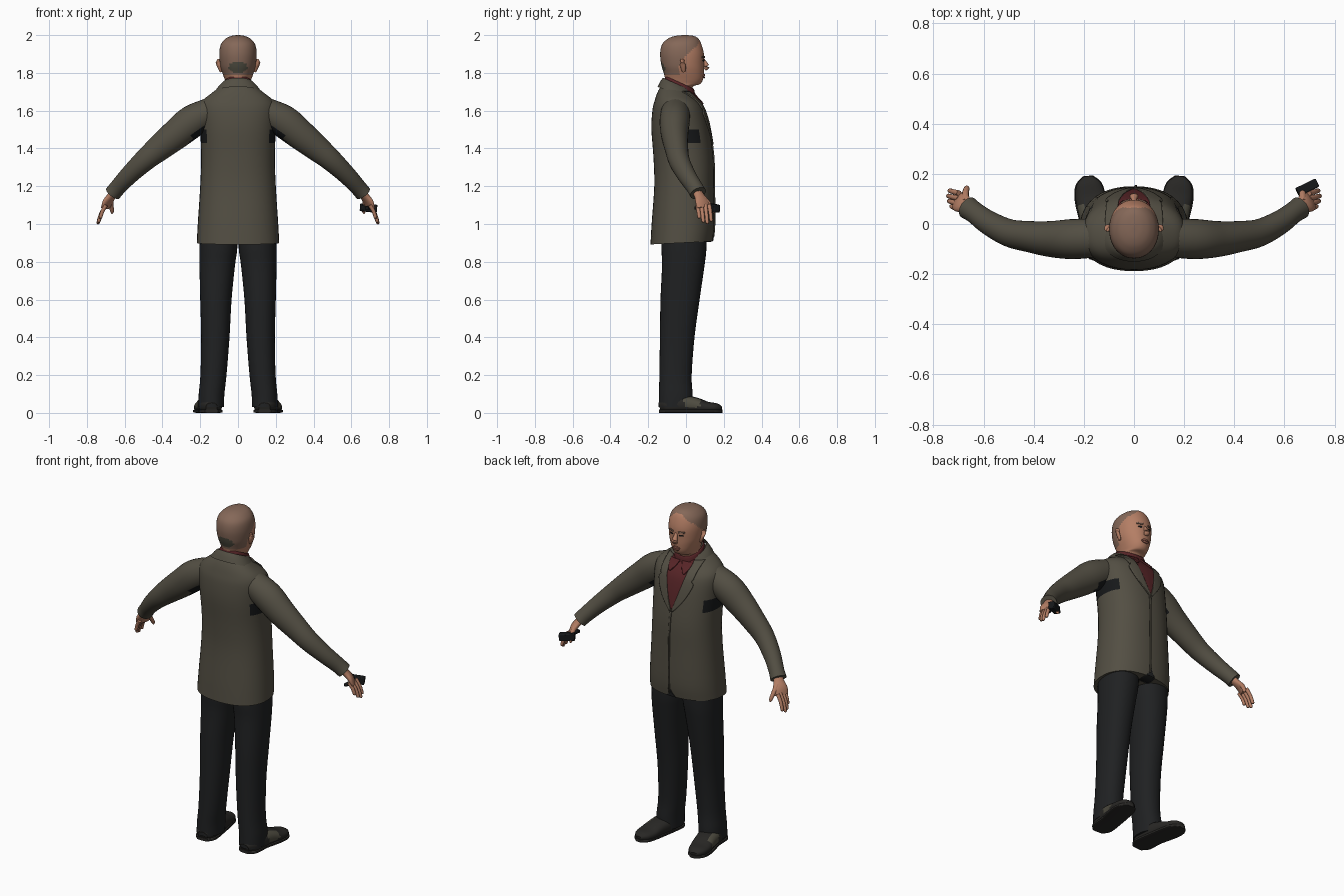
import bpy, bmesh, math
from mathutils import Vector
from mathutils.bvhtree import BVHTree

if "Cube" in bpy.data.objects:
    bpy.data.objects.remove(bpy.data.objects["Cube"])

PARTS = []


def material(name, r, g, b):
    m = bpy.data.materials.new(name)
    m.use_nodes = True
    m.diffuse_color = (r, g, b, 1)
    shader = m.node_tree.nodes["Principled BSDF"]
    shader.inputs["Base Color"].default_value = (r, g, b, 1)
    shader.inputs["Roughness"].default_value = 0.8
    return m


SKIN = material("skin", .46, .21, .13)
HAIR = material("cropped hair", .235, .138, .098)
JACKET = material("olive grey wool", .086, .077, .056)
TROUSERS = material("charcoal cloth", .014, .015, .016)
SHIRT = material("maroon shirt", .095, .018, .02)
SHOE = material("dark leather", .021, .02, .018)
SOCK = material("olive sock", .075, .07, .05)
BLACK = material("black", .008, .009, .01)
LIP = material("lip", .32, .12, .085)


def build(name, verts, faces, mats, rule=None):
    """Make an object; rule(centre, normal) picks the material index."""
    mesh = bpy.data.meshes.new(name)
    mesh.from_pydata(verts, [], faces)
    bm = bmesh.new()
    bm.from_mesh(mesh)
    bmesh.ops.recalc_face_normals(bm, faces=bm.faces)
    bm.to_mesh(mesh)
    bm.free()
    for m in mats:
        mesh.materials.append(m)
    if rule:
        for p in mesh.polygons:
            p.material_index = int(rule(p.center, p.normal))
    obj = bpy.data.objects.new(name, mesh)
    bpy.context.collection.objects.link(obj)
    PARTS.append(obj)
    return obj


def flow(rows, k):
    """Insert smooth in-between rows."""
    out = []
    for i in range(len(rows) - 1):
        a, b, c, d = (rows[max(i - 1, 0)], rows[i], rows[i + 1], rows[min(i + 2, len(rows) - 1)])
        for j in range(k):
            t = j / k
            out.append([q + .5 * t * (r - p + t * (2 * p - 5 * q + 4 * r - s + t * (3 * (q - r) + s - p)))
                        for p, q, r, s in zip(a, b, c, d)])
    return out + [list(rows[-1])]


def skin_rings(name, rings, mats, rule=None, caps=True):
    n = len(rings[0])
    faces = [(i * n + j, i * n + (j + 1) % n, (i + 1) * n + (j + 1) % n, (i + 1) * n + j)
             for i in range(len(rings) - 1) for j in range(n)]
    if caps:
        faces += [tuple(range(n)), tuple(range((len(rings) - 1) * n, len(rings) * n))]
    return build(name, [v for r in rings for v in r], faces, mats, rule)


def oval(n, p):
    for i in range(n):
        c, s = math.cos(math.tau * i / n), math.sin(math.tau * i / n)
        yield math.copysign(abs(c) ** (2 / p), c), math.copysign(abs(s) ** (2 / p), s)


def stack(name, rows, mats, rule=None, n=40, p=2.2, k=4, caps=True):
    """Loft level sections: z, centre x, half width, back y, front y, forward tilt."""
    rings = [[(cx + rx * c, (y0 + y1) / 2 + (y1 - y0) / 2 * s, z - tilt * (y1 - y0) / 2 * s) for c, s in oval(n, p)]
             for z, cx, rx, y0, y1, tilt in flow(rows, k)]
    return skin_rings(name, rings, mats, rule, caps)


def tube(name, rows, mats, rule=None, n=20, p=2, k=4, floor=0):
    """Loft along a path: x, y, z, side radius, upright radius."""
    rows = flow(rows, k)
    pts = [Vector(r[:3]) for r in rows]
    rings = []
    for i, r in enumerate(rows):
        t = (pts[min(i + 1, len(pts) - 1)] - pts[max(i - 1, 0)]).normalized()
        u = t.cross(Vector((0, 0, 1))).normalized()
        v = u.cross(t)
        ring = [pts[i] + u * c * r[3] + v * s * r[4] for c, s in oval(n, p)]
        rings.append([(q.x, q.y, max(q.z, floor)) for q in ring])
    return skin_rings(name, rings, mats, rule)


def drape(name, target, rows, mat, lift=.003, thick=.006, cols=10):
    """Lay a thin plate on the +y side of target; rows are z, x start, x end."""
    mesh = target.data
    tree = BVHTree.FromPolygons([v.co for v in mesh.vertices], [p.vertices for p in mesh.polygons])
    verts, y = [], .1
    rows = flow(rows, 5)
    for z, a, b in rows:
        for j in range(cols + 1):
            x = a + (b - a) * j / cols
            hit = tree.ray_cast(Vector((x, 1, z)), Vector((0, -1, 0)))[0]
            y = hit.y if hit else y
            verts.append((x, y + lift, z))
    w = cols + 1
    faces = [(i * w + j, i * w + j + 1, (i + 1) * w + j + 1, (i + 1) * w + j)
             for i in range(len(rows) - 1) for j in range(cols)]
    obj = build(name, verts, faces, [mat])
    mod = obj.modifiers.new("thickness", "SOLIDIFY")
    mod.thickness, mod.offset = thick, 0
    return obj


def flip(rows, s):
    return [(r[0] * s, *r[1:]) for r in rows]


def sides(rows, s):
    return [(z, a * s, b * s) for z, a, b in rows]


# Jacket body, with dark underarm panels
jacket = stack("jacket_body", [
    (.9, 0, .218, -.188, .14, -.05), (1, 0, .213, -.182, .15, 0), (1.2, 0, .2, -.168, .148, 0),
    (1.35, 0, .195, -.172, .145, 0), (1.5, 0, .2, -.183, .125, 0), (1.6, 0, .205, -.178, .1, 0),
    (1.65, 0, .19, -.165, .075, .05), (1.69, 0, .14, -.145, .05, .2), (1.73, 0, .08, -.11, .025, .4)],
    [JACKET, BLACK], lambda c, n: abs(c.x) > .17 and 1.41 < c.z < 1.5, p=2.3)
drape("shirt_front", jacket, [(1.43, -.004, .004), (1.53, -.04, .04), (1.62, -.065, .065), (1.7, -.07, .07)],
      SHIRT, .002)
drape("jacket_front_edge", jacket, [(.93, .004, .012), (1.2, .004, .012), (1.43, -.002, .008)], JACKET, .003, .006, 2)
drape("hem_opening", jacket, [(.905, -.035, .035), (.925, -.015, .015), (.95, -.001, .001)], TROUSERS, .002, .004)
stack("jacket_collar", [(1.69, 0, .128, -.15, .055, .35), (1.72, 0, .105, -.135, .04, .42),
                        (1.74, 0, .084, -.122, .03, .45)], [JACKET], caps=False)
stack("shirt_collar", [(1.7, 0, .085, -.118, .05, .45), (1.74, 0, .078, -.112, .045, .45),
                       (1.75, 0, .071, -.107, .04, .45)], [SHIRT], caps=False)

# Head with cropped hair and a worn patch at the back


def hair_rule(c, n):
    if c.y < 0 and (c.x / .05) ** 2 + ((c.z - 1.83) / .03) ** 2 < 1:
        return 2
    edge = -.035 + .1 * max(0, min(1, (c.z - 1.86) / .09))
    return c.z > 1.785 and c.y < edge


head = stack("head", [
    (1.67, 0, .07, -.105, .03, 0), (1.725, 0, .068, -.105, .035, 0), (1.74, 0, .062, -.107, .073, 0),
    (1.765, 0, .07, -.11, .09, 0), (1.8, 0, .083, -.118, .095, 0), (1.84, 0, .094, -.13, .096, 0),
    (1.9, 0, .099, -.137, .095, 0), (1.95, 0, .091, -.127, .082, 0), (1.98, 0, .067, -.097, .066, 0),
    (1.995, 0, .037, -.06, .043, 0), (2, 0, .006, -.015, .005, 0)],
    [SKIN, HAIR, SOCK], hair_rule, n=64, p=2.1, k=6)
tube("nose", [(0, .088, 1.878, .008, .006), (0, .1, 1.855, .011, .01), (0, .11, 1.832, .018, .014),
              (0, .1, 1.818, .013, .008)], [SKIN])
drape("upper_lip", head, [(1.784, -.024, .024), (1.79, -.019, .019), (1.795, -.008, .008)], LIP, .003, .008)
drape("lower_lip", head, [(1.772, -.012, .012), (1.777, -.019, .019), (1.782, -.023, .023)], LIP, .003, .008)
for s, side in ((1, "left"), (-1, "right")):
    drape(side + "_eye", head, sides([(1.861, .027, .037), (1.865, .021, .044), (1.87, .026, .038)], s), BLACK, .002, .003)
    drape(side + "_brow", head, sides([(1.88, .016, .052), (1.888, .016, .05)], s), HAIR, .002, .007)
    tube(side + "_ear", flip([(.09, -.012, 1.805, .008, .006), (.096, -.014, 1.825, .014, .009),
                              (.101, -.018, 1.85, .018, .01), (.1, -.02, 1.873, .012, .006)], s), [SKIN])

    # Lapels and shirt collar points
    drape(side + "_lapel", jacket, sides([
        (1.42, 0, .012), (1.5, .028, .075), (1.58, .05, .112), (1.605, .056, .1), (1.62, .06, .108),
        (1.7, .07, .115)], s), JACKET, .005, .008)
    drape(side + "_collar_point", jacket, sides([(1.635, .042, .05), (1.66, .022, .066), (1.69, .008, .072)], s),
          SHIRT, .01, .008)

    # Sleeves
    tube(side + "_sleeve", flip([
        (.13, -.055, 1.605, .075, .07), (.24, -.06, 1.545, .08, .086), (.33, -.06, 1.473, .072, .08),
        (.42, -.05, 1.4, .062, .069), (.5, -.035, 1.332, .055, .058), (.58, .005, 1.255, .048, .049),
        (.635, .045, 1.195, .043, .044), (.662, .064, 1.163, .046, .043)], s),
        [JACKET, BLACK], lambda c, n: abs(c.x) < .25 and n.z < -.5, n=28)

    # Hands
    tube(side + "_palm", flip([(.645, .052, 1.18, .028, .025), (.668, .07, 1.15, .03, .02),
                               (.688, .085, 1.12, .042, .018), (.702, .094, 1.085, .04, .013)], s), [SKIN])
    for i, (finger, reach) in enumerate((("little", .065), ("ring", .085), ("middle", .092), ("index", .08))):
        y = .06 + .021 * i
        tube(f"{side}_{finger}_finger", flip([
            (.698, y, 1.1, .011, .011), (.698 + reach * .3, y + .006, 1.1 - reach * .5, .01, .01),
            (.698 + reach * .46, y + .01, 1.1 - reach, .009, .009),
            (.698 + reach * .48, y + .01, 1.094 - reach, .004, .004)], s), [SKIN], n=12)
    tube(side + "_thumb", flip([(.672, .09, 1.14, .015, .014), (.672, .123, 1.105, .013, .012),
                                (.667, .143, 1.07, .011, .01), (.666, .148, 1.055, .004, .004)], s), [SKIN], n=12)

    # Trouser legs
    tube_rows = [(.03, .142, .068, -.145, .035, 0), (.1, .14, .068, -.143, .035, 0), (.2, .13, .069, -.141, .03, 0),
                 (.4, .12, .075, -.138, .045, 0), (.6, .117, .083, -.135, .072, 0), (.78, .11, .094, -.127, .098, 0),
                 (.87, .104, .1, -.13, .108, 0), (1, .1, .1, -.13, .11, 0)]
    stack(side + "_trouser_leg", [(r[0], r[1] * s, *r[2:]) for r in tube_rows], [TROUSERS], n=32)

    # Shoes, with the sock showing on the outer instep
    tube(side + "_shoe", flip([
        (.14, -.138, .03, .03, .025), (.143, -.1, .04, .058, .045), (.15, -.02, .045, .062, .048),
        (.162, .05, .04, .06, .042), (.174, .11, .03, .06, .03), (.181, .16, .027, .048, .024),
        (.184, .188, .022, .02, .012)], s), [SHOE, SOCK],
        lambda c, n: -.01 < c.y < .075 and c.z > .032 and n.x * s > .3, n=28, p=2.4, k=6, floor=.008)
    tube(side + "_sole", flip([
        (.14, -.14, .009, .035, .009), (.143, -.1, .009, .062, .009), (.152, -.01, .009, .06, .009),
        (.174, .1, .009, .063, .009), (.181, .16, .009, .052, .009), (.184, .192, .009, .02, .009)], s),
        [SHOE], n=24, p=5, k=5)

# Handheld device with a narrow grip


def box(name, at, size, turn, tilt):
    bpy.ops.mesh.primitive_cube_add(size=1, location=at, rotation=(0, tilt, turn))
    obj = bpy.context.object
    obj.name = name
    obj.scale = size
    bpy.ops.object.transform_apply(location=False, rotation=False, scale=True)
    obj.data.materials.append(BLACK)
    mod = obj.modifiers.new("bevel", "BEVEL")
    mod.width, mod.segments = .005, 2
    PARTS.append(obj)


box("device_body", (.691, .146, 1.085), (.088, .036, .042), .45, .1)
box("device_grip", (.688, .095, 1.085), (.02, .1, .018), -.15, 0)

# Smooth shading with crisp edges
bpy.ops.object.select_all(action="DESELECT")
for obj in PARTS:
    obj.select_set(True)
bpy.context.view_layer.objects.active = PARTS[0]
bpy.ops.object.shade_smooth_by_angle(angle=math.radians(45))
